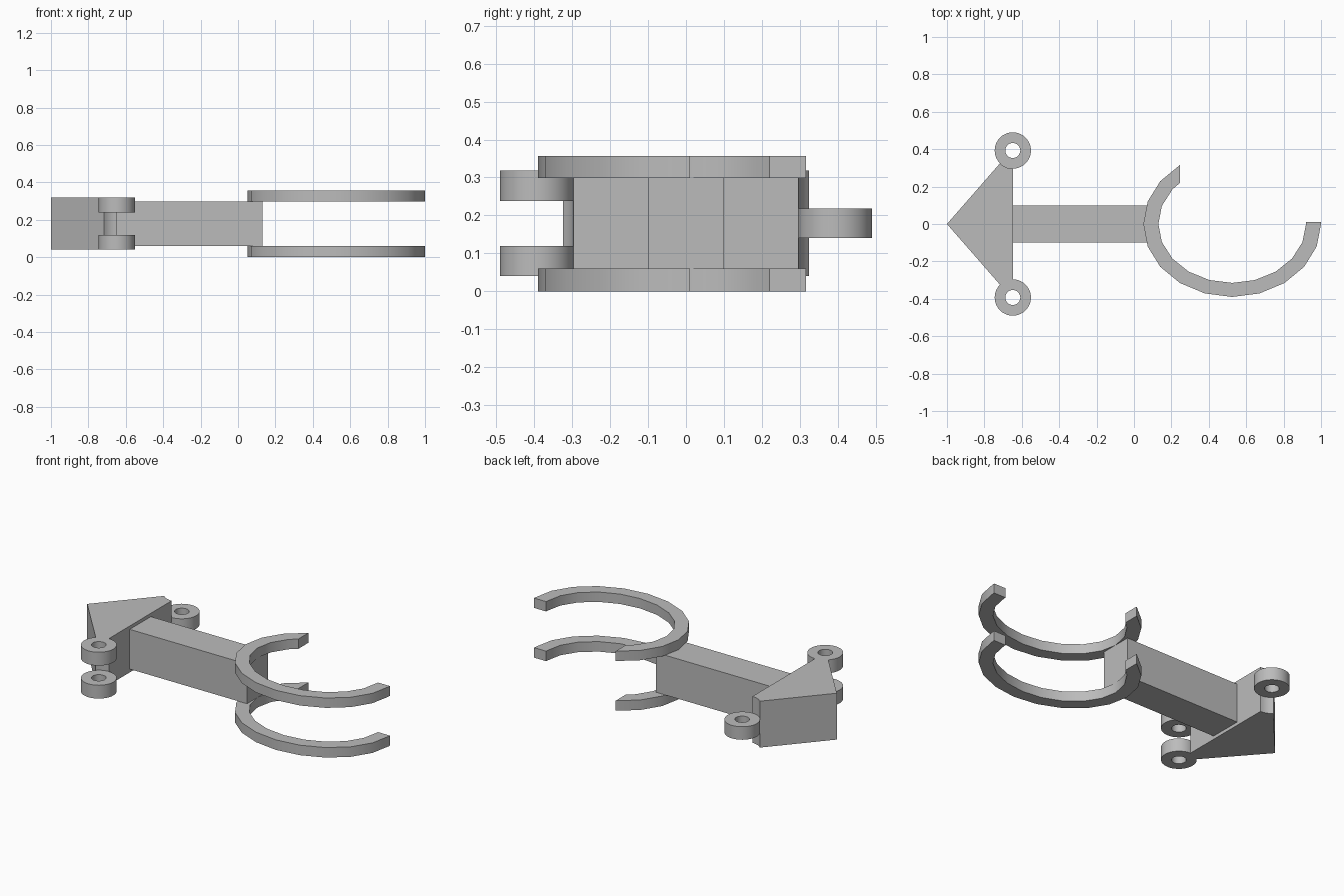
import bpy, bmesh
from math import cos, sin, radians, pi
from mathutils import Vector

cube = bpy.data.objects.get("Cube")
if cube:
    bpy.data.objects.remove(cube, do_unlink=True)

GREY = (0.5, 0.5, 0.5, 1)
mat = bpy.data.materials.new("plain grey")
mat.use_nodes = True
mat.diffuse_color = GREY
mat.node_tree.nodes["Principled BSDF"].inputs["Base Color"].default_value = GREY


def finish(bm, name):
    bmesh.ops.recalc_face_normals(bm, faces=bm.faces)
    mesh = bpy.data.meshes.new(name)
    bm.to_mesh(mesh)
    bm.free()
    mesh.materials.append(mat)
    obj = bpy.data.objects.new(name, mesh)
    bpy.context.collection.objects.link(obj)
    bpy.ops.object.select_all(action="DESELECT")
    obj.select_set(True)
    bpy.context.view_layer.objects.active = obj
    bpy.ops.object.shade_smooth_by_angle(angle=radians(30))
    return obj


def prism(name, outline, z0, z1):
    """Extrude a flat outline between two heights."""
    bm = bmesh.new()
    face = bm.faces.new([bm.verts.new((x, y, z0)) for x, y in outline])
    top = bmesh.ops.extrude_face_region(bm, geom=[face])["geom"]
    bmesh.ops.translate(bm, vec=(0, 0, z1 - z0),
                        verts=[v for v in top if isinstance(v, bmesh.types.BMVert)])
    return finish(bm, name)


def knuckle(name, x, y, z0, z1, outer=0.097, inner=0.04):
    """Short tube made by spinning a rectangle."""
    bm = bmesh.new()
    loop = [bm.verts.new((x + r, y, z)) for r, z in
            ((inner, z0), (outer, z0), (outer, z1), (inner, z1))]
    edges = [bm.edges.new((loop[i], loop[(i + 1) % 4])) for i in range(4)]
    bmesh.ops.spin(bm, geom=loop + edges, cent=(x, y, 0), axis=(0, 0, 1),
                   angle=2 * pi, steps=40, use_merge=True)
    bmesh.ops.remove_doubles(bm, verts=bm.verts, dist=0.0001)
    return finish(bm, name)


def oval(a, b, start, end):
    step = 18 if end > start else -18
    return [(0.525 + a * cos(radians(t)), b * sin(radians(t)))
            for t in range(start, end + step, step)]


# Open oval clamp rings, below and above the beam
outer = oval(0.475, 0.39, 126, 360)
inner = oval(0.395, 0.315, 360, 144)
clamp = outer + [(1.0, 0.01), (0.92, 0.01)] + inner + [(0.246, 0.22)]
prism("lower_clamp_ring", clamp, 0, 0.06)
prism("upper_clamp_ring", clamp, 0.298, 0.357)

# Beam joining the rings to the wedge
prism("beam", [(-0.65, -0.1), (0.13, -0.1), (0.13, 0.1), (-0.65, 0.1)], 0.06, 0.298)

# Wedge with hollowed corners that clear the hinge knuckles
HX, HY = -0.648, 0.393
corner = [(HX + 0.097 * cos(radians(t)), HY + 0.097 * sin(radians(t)))
          for t in range(270, 224, -9)]
wedge = [(-1, 0)] + [(x, -y) for x, y in reversed(corner)] + corner
prism("wedge", wedge, 0.04, 0.318)

# Hinge knuckles: a pair on the front, a single one on the back
knuckle("front_lower_knuckle", HX, -HY, 0.04, 0.12)
knuckle("front_upper_knuckle", HX, -HY, 0.238, 0.318)
knuckle("back_knuckle", HX, HY, 0.14, 0.218)
